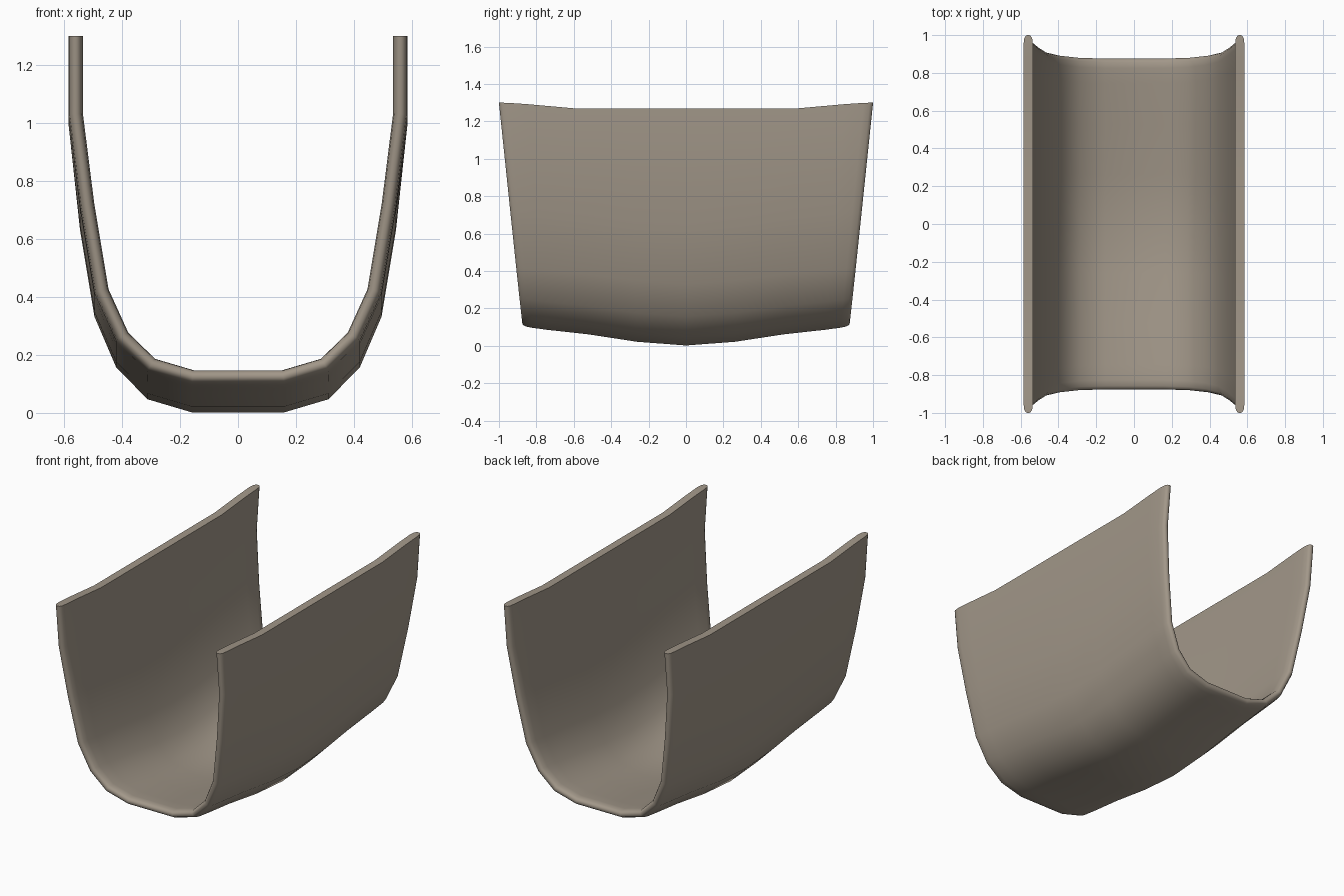
import bpy, bmesh
from mathutils import Vector

if "Cube" in bpy.data.objects:
    bpy.data.objects.remove(bpy.data.objects["Cube"])

# Half of the outer cross-section at mid length: x, z, and how far it rises at the ends
HALF = [(0.16, 0.0, 0.10), (0.312, 0.045, 0.10), (0.42, 0.155, 0.095),
        (0.495, 0.33, 0.085), (0.545, 0.63, 0.085), (0.585, 1.0, 0.03), (0.585, 1.27, 0.03)]
THICK = 0.05

# Stations along half the length: fraction, inset from the rim, rise low, rise at lip, thickness factor
HALF_STATIONS = [(0.30, 0, 0.22, 0, 1), (0.60, 0, 0.62, 0, 1), (0.85, 0, 0.86, 0.75, 1),
                 (1, 0.05, 0.97, 0.97, 1), (1, 0.018, 1, 1, 0.84),
                 (1, 0.005, 1, 1, 0.55), (1, 0, 1, 1, 0.2)]
STATIONS = ([(-1, s) for s in reversed(HALF_STATIONS)]
            + [(1, (0, 0, 0.02, 0, 1))] + [(1, s) for s in HALF_STATIONS])


def offset_normals(pts):
    """Mitred inward normals of the open profile."""
    segs = [(b - a).normalized() for a, b in zip(pts, pts[1:])]
    perp = [Vector((-d.y, d.x)) for d in segs]
    out = [perp[0]]
    for a, b in zip(perp, perp[1:]):
        m = (a + b).normalized()
        out.append(m / m.dot(a))
    return out + [perp[-1]]


def section(sign, station):
    """One closed ring: outer skin left to right, inner skin back again."""
    frac, inset, low, lip, thick = station
    rises = [(lip if i >= 5 else low) * r for i, (_, _, r) in enumerate(HALF)]
    right = [Vector((x, z + s)) for (x, z, _), s in zip(HALF, rises)]
    pts = [Vector((-p.x, p.y)) for p in reversed(right)] + right
    ends = [0.865 + 0.104 * (z + r) for _, z, r in HALF]
    ys = [sign * (frac * e - inset) for e in list(reversed(ends)) + ends]
    outer, inner = [], []
    for p, n, y in zip(pts, offset_normals(pts), ys):
        mid = p + n * THICK / 2
        d = n * THICK / 2 * thick
        outer.append((mid.x - d.x, y, mid.y - d.y))
        inner.append((mid.x + d.x, y, mid.y + d.y))
    return outer + inner[::-1]


# Curved trough shell, lofted through the stations
bm = bmesh.new()
rings = [[bm.verts.new(c) for c in section(*s)] for s in STATIONS]
n = len(rings[0])
for a, b in zip(rings, rings[1:]):
    for i in range(n):
        j = (i + 1) % n
        bm.faces.new((a[i], a[j], b[j], b[i]))

# Narrow strips closing both rounded rims
for ring in (rings[0], rings[-1]):
    for i in range(n // 2 - 1):
        bm.faces.new((ring[i], ring[i + 1], ring[n - 2 - i], ring[n - 1 - i]))
bmesh.ops.recalc_face_normals(bm, faces=bm.faces)

mesh = bpy.data.meshes.new("trough_shell")
bm.to_mesh(mesh)
bm.free()
shell = bpy.data.objects.new("trough_shell", mesh)
bpy.context.collection.objects.link(shell)
bpy.context.view_layer.objects.active = shell
shell.select_set(True)
bpy.ops.object.shade_smooth_by_angle(angle=0.9)

mat = bpy.data.materials.new("taupe")
mat.diffuse_color = (0.36, 0.31, 0.25, 1)
mat.use_nodes = True
mat.node_tree.nodes["Principled BSDF"].inputs["Base Color"].default_value = mat.diffuse_color
mesh.materials.append(mat)
